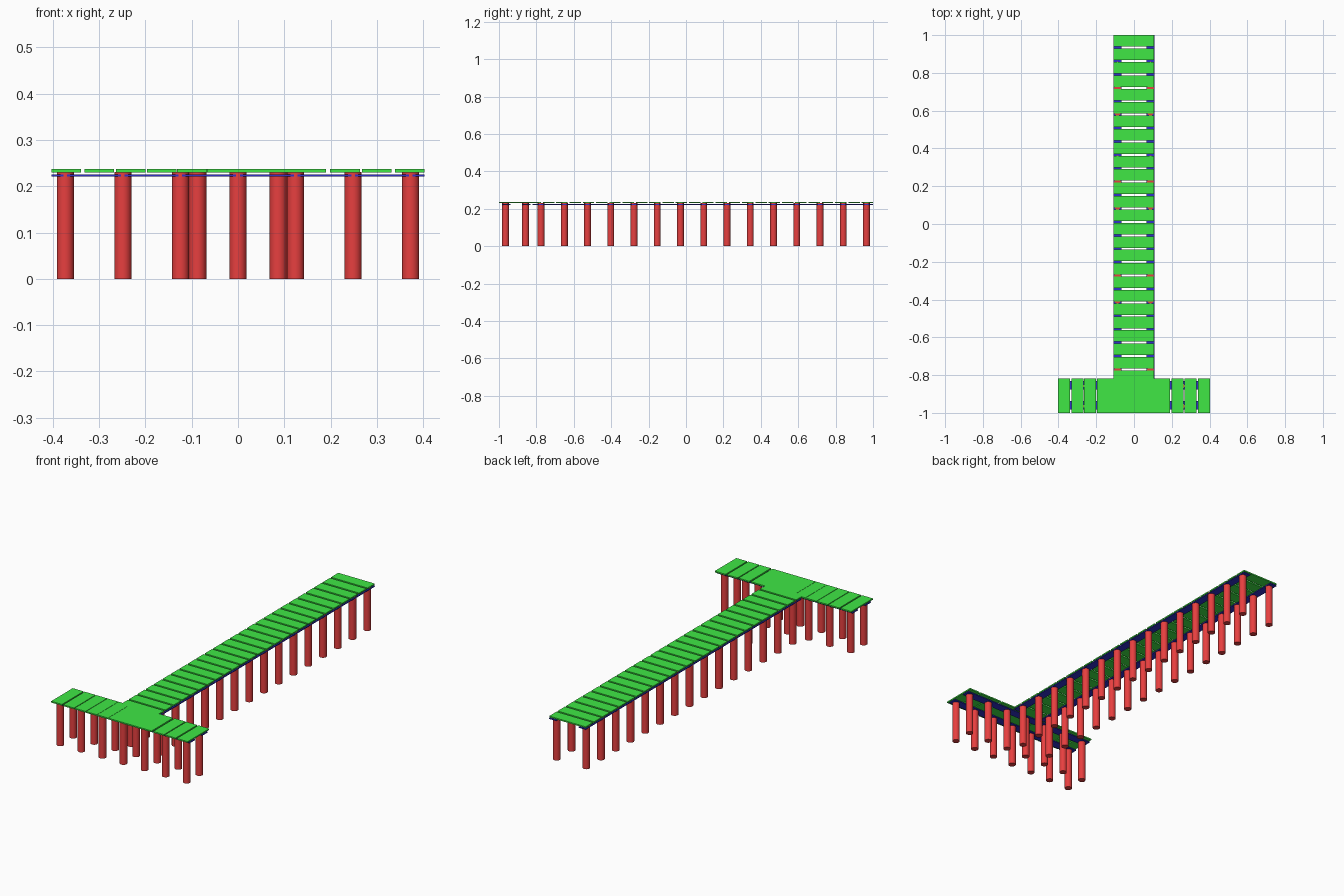
import bpy

if "Cube" in bpy.data.objects:
    bpy.data.objects.remove(bpy.data.objects["Cube"])


def material(name, rgb):
    m = bpy.data.materials.new(name)
    m.diffuse_color = (*rgb, 1)
    m.use_nodes = True
    m.node_tree.nodes["Principled BSDF"].inputs["Base Color"].default_value = m.diffuse_color
    return m


GREEN = material("plank_green", (0.05, 0.8, 0.06))
RED = material("post_red", (0.8, 0.05, 0.05))
BLUE = material("beam_blue", (0.03, 0.03, 0.6))


def box(name, x0, x1, y0, y1, z0, z1, mat):
    bpy.ops.mesh.primitive_cube_add(size=1, location=((x0 + x1) / 2, (y0 + y1) / 2, (z0 + z1) / 2))
    ob = bpy.context.object
    ob.name = name
    ob.scale = (x1 - x0, y1 - y0, z1 - z0)
    bpy.ops.object.transform_apply(location=False, rotation=False, scale=True)
    ob.data.materials.append(mat)


def post(name, x, y):
    bpy.ops.mesh.primitive_cylinder_add(vertices=24, radius=0.0185, depth=POST_TOP,
                                        location=(x, y, POST_TOP / 2))
    ob = bpy.context.object
    ob.name = name
    ob.data.materials.append(RED)
    bpy.ops.object.shade_smooth_by_angle()


POST_TOP = 0.231
PLANK_Z = (0.23, 0.237)
BEAM_Z = (0.221, 0.2255)
WALK_X = 0.087            # walkway post lines
ROWS = (-0.965, -0.858)   # platform post lines

# Walkway planks
for i in range(26):
    y = 0.9695 - 0.071 * i
    box("walkway_plank", -0.108, 0.107, y - 0.0305, y + 0.0305, *PLANK_Z, GREEN)

# End platform planks, slightly uneven gaps
for x in (-0.371, -0.300, -0.232, -0.165, -0.0995, -0.034,
          0.030, 0.094, 0.158, 0.231, 0.300, 0.371):
    box("platform_plank", x - 0.032, x + 0.032, -1.0, -0.818, *PLANK_Z, GREEN)

# Flat beams under the planks
for s in (-1, 1):
    box("walkway_beam", s * WALK_X - 0.021, s * WALK_X + 0.021, -0.82, 1.0, *BEAM_Z, BLUE)
for y in ROWS:
    box("platform_beam", -0.403, 0.403, y - 0.018, y + 0.027, *BEAM_Z, BLUE)

# Walkway posts
for i in range(15):
    for s in (-1, 1):
        post("walkway_post", s * WALK_X, -0.775 + i * 1.74 / 14)

# Platform posts
for i in range(-3, 4):
    for y in ROWS:
        post("platform_post", i * 0.1243, y)
